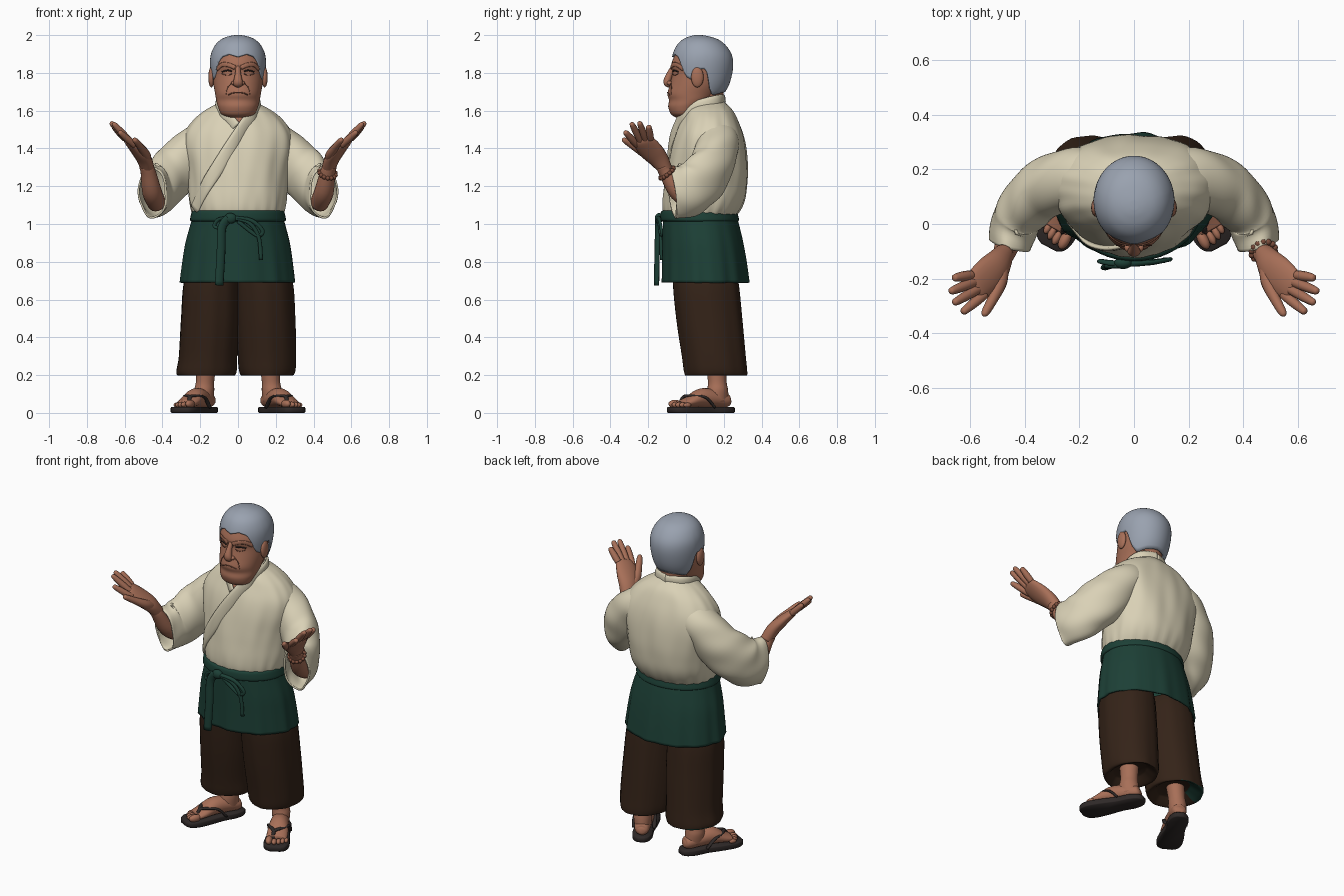
import bpy, bmesh, math
from mathutils import Vector, Matrix

if "Cube" in bpy.data.objects:
    bpy.data.objects.remove(bpy.data.objects["Cube"])


def material(name, r, g, b):
    m = bpy.data.materials.new(name)
    m.use_nodes = True
    m.diffuse_color = (r, g, b, 1)
    m.node_tree.nodes["Principled BSDF"].inputs["Base Color"].default_value = (r, g, b, 1)
    return m


SKIN = material("skin", .39, .16, .097)
CREASE = material("skin crease", .18, .07, .042)
DARK = material("eye dark", .03, .02, .018)
HAIR = material("grey hair", .32, .36, .43)
CREAM = material("cream cloth", .70, .64, .47)
GREEN = material("green cloth", .012, .051, .037)
BROWN = material("brown cloth", .034, .0165, .009)
SOLE = material("sandal black", .028, .022, .021)
BEAD = material("wood bead", .2, .075, .045)


def spline(rows, steps):
    """Smooth resampling of control rows."""
    out, last = [], len(rows) - 1
    for i in range(last):
        quad = [rows[max(0, min(last, i + k))] for k in (-1, 0, 1, 2)]
        for s in range(steps):
            t = s / steps
            out.append([b + .5 * t * (c - a + t * (2 * a - 5 * b + 4 * c - d + t * (3 * (b - c) + d - a)))
                        for a, b, c, d in zip(*quad)])
    return out + [list(rows[-1])]


def finish(name, bm, mats, mirror=False, place=None):
    bmesh.ops.recalc_face_normals(bm, faces=bm.faces)
    if place:
        bm.transform(place)
    mesh = bpy.data.meshes.new(name)
    for f in bm.faces:
        f.smooth = True
    bm.to_mesh(mesh)
    bm.free()
    ob = bpy.data.objects.new(name, mesh)
    bpy.context.collection.objects.link(ob)
    for m in mats:
        mesh.materials.append(m)
    if mirror:
        ob.modifiers.new("mirror", "MIRROR")
    return ob


def skin_rings(name, rings, mat, caps=(True, True), **kw):
    bm = bmesh.new()
    vs = [[bm.verts.new(p) for p in r] for r in rings]
    n = len(vs[0])
    for a, b in zip(vs, vs[1:]):
        for i in range(n):
            j = (i + 1) % n
            bm.faces.new((a[i], a[j], b[j], b[i]))
    for cap, ring in zip(caps, (vs[0], vs[-1])):
        if cap:
            bm.faces.new(ring)
    return finish(name, bm, [mat], **kw)


def oval(z, cx, front, back, rx, a, k=1):
    cy, ry = (front + back) / 2, (back - front) / 2
    return Vector((cx + k * rx * math.sin(a), cy - k * ry * math.cos(a), z))


def loft(name, rows, mat, n=48, steps=5, fold=None, **kw):
    """Stacked ovals; rows are z, centre x, front y, back y, half width."""
    rings, smooth = [], spline(rows, steps)
    for i, row in enumerate(smooth):
        t = i / (len(smooth) - 1)
        rings.append([oval(*row, a, fold(a, t) if fold else 1)
                      for a in (2 * math.pi * j / n for j in range(n))])
    return skin_rings(name, rings, mat, **kw)


def row_at(rows, z):
    for a, b in zip(rows, rows[1:]):
        if a[0] <= z <= b[0]:
            t = (z - a[0]) / (b[0] - a[0])
            return [p + t * (q - p) for p, q in zip(a, b)]
    return rows[0] if z < rows[0][0] else rows[-1]


def front_y(rows, x, z):
    _, cx, f, b, rx = row_at(rows, z)
    return (f + b) / 2 - (b - f) / 2 * math.sqrt(max(0, 1 - ((x - cx) / rx) ** 2))


def tube(name, pts, mat, side=None, n=16, steps=5, wave=None, **kw):
    """Swept oval; points are x, y, z, side radius, upright radius."""
    pts = spline(pts, steps)
    pos = [Vector(p[:3]) for p in pts]
    rings = []
    for i, p in enumerate(pts):
        d = (pos[min(i + 1, len(pos) - 1)] - pos[max(i - 1, 0)]).normalized()
        s = Vector(side) if side else d.cross(Vector((0, 0, 1)))
        s = (s - d * s.dot(d)).normalized()
        u = s.cross(d)
        ring = []
        for j in range(n):
            a = 2 * math.pi * j / n
            k = wave(a, i / (len(pts) - 1)) if wave else 1
            ring.append(pos[i] + k * (s * p[3] * math.cos(a) + u * p[4] * math.sin(a)))
        rings.append(ring)
    return skin_rings(name, rings, mat, **kw)


def blob(name, loc, scale, mat, **kw):
    bm = bmesh.new()
    bmesh.ops.create_uvsphere(bm, u_segments=20, v_segments=12, radius=1,
                              matrix=Matrix.Translation(loc) @ Matrix.Diagonal((*scale, 1)))
    return finish(name, bm, [mat], **kw)


# Head
HEAD = [(1.565, 0, -.055, .03, .05), (1.582, 0, -.08, .06, .088), (1.62, 0, -.094, .1, .106),
        (1.655, 0, -.09, .14, .115), (1.69, 0, -.098, .17, .121), (1.74, 0, -.085, .2, .13),
        (1.8, 0, -.072, .22, .135), (1.84, 0, -.078, .225, .137), (1.88, 0, -.066, .228, .134),
        (1.92, 0, -.045, .215, .118), (1.96, 0, .005, .16, .07)]
loft("head", HEAD, SKIN)
loft("neck", [(1.48, 0, .0, .2, .09), (1.58, 0, .01, .198, .08), (1.74, 0, .03, .2, .09)], SKIN)

# Hair shell with a hairline that drops behind the ears
HAIR_ROWS = spline([(1.65, 0, 0, .16, .1), (1.7, 0, -.05, .208, .122), (1.76, 0, -.07, .236, .138),
                    (1.84, 0, -.08, .25, .148), (1.9, 0, -.07, .241, .143), (1.95, 0, -.046, .207, .119),
                    (1.98, 0, -.012, .165, .085), (1.995, 0, .025, .115, .045), (2.0, 0, .05, .085, .015)], 6)
HAIRLINE = [(0, 1.885), (20, 1.9), (38, 1.885), (48, 1.845), (58, 1.78), (72, 1.76), (82, 1.82),
            (98, 1.82), (108, 1.72), (122, 1.68), (150, 1.695), (180, 1.7)]
rings = []
for i in range(25):
    ring = []
    for j in range(72):
        a = 2 * math.pi * j / 72
        low = row_at(HAIRLINE, math.degrees(min(a, 2 * math.pi - a)))[1]
        z = low + (2 - low) * math.sin(i / 24 * math.pi / 2)
        ring.append(oval(z, *row_at(HAIR_ROWS, z)[1:], a))
    rings.append(ring)
hair = skin_rings("hair", rings, HAIR, caps=(False, True))
hair.modifiers.new("thickness", "SOLIDIFY").thickness = .012

# Face
tube("nose", [(0, -.06, 1.845, .012, .01), (0, -.083, 1.8, .015, .016), (0, -.1, 1.755, .024, .02),
              (0, -.092, 1.735, .022, .014), (0, -.08, 1.728, .005, .004)], SKIN, side=(1, 0, 0))
blob("nostrils", (.022, -.086, 1.746), (.014, .016, .012), SKIN, mirror=True)
blob("ears", (.141, .06, 1.777), (.016, .033, .054), SKIN, mirror=True)


def face_line(name, pts, r, mat, out=.001, mirror=True):
    tube(name, [(x, front_y(HEAD, x, z) - out, z, .003, r) for x, z in pts], mat, n=8, mirror=mirror)


face_line("brow_ridges", [(.016, 1.828), (.05, 1.842), (.085, 1.843), (.112, 1.82)], .012, SKIN, .004)
face_line("eyes", [(.032, 1.808), (.055, 1.813), (.085, 1.806)], .004, DARK)
face_line("eye_bags", [(.032, 1.795), (.055, 1.787), (.085, 1.795)], .002, CREASE)
face_line("cheek_folds", [(.036, 1.745), (.056, 1.72), (.064, 1.685)], .002, CREASE)
face_line("mouth", [(-.05, 1.683), (-.03, 1.693), (0, 1.697), (.03, 1.693), (.05, 1.683)], .003, CREASE, mirror=False)

# Robe body with full shoulder blades, and bare skin in the neckline
TORSO = [(1.03, 0, -.11, .255, .232), (1.08, 0, -.122, .292, .25), (1.14, 0, -.122, .316, .26),
         (1.22, 0, -.112, .325, .266), (1.3, 0, -.1, .326, .275), (1.4, 0, -.08, .317, .292),
         (1.48, 0, -.056, .3, .284), (1.55, 0, -.026, .274, .238), (1.6, 0, -.005, .248, .178),
         (1.635, 0, .025, .215, .115), (1.655, 0, .055, .195, .08)]


def robe_fold(a, t):
    blades = .075 * math.sin(2 * a) ** 2 if math.cos(a) < 0 else 0
    drape = .011 * math.sin(9 * a + 8 * t) + .006 * math.sin(17 * a - 6 * t)
    return 1 + math.sin(t * math.pi) * (blades + drape) + .014 * max(0, 1 - 4 * t) * math.sin(23 * a)


robe = loft("robe_body", TORSO, CREAM, n=96, fold=robe_fold)
robe.data.materials.append(SKIN)
for f in robe.data.polygons:
    c = f.center
    if c.y < .06 and c.z > 1.53 and abs(c.x) < (c.z - 1.52) * .9:
        f.material_index = 1


def collar(name, sx, front, lift, width):
    around = [(0, .2, 1.65), (sx * .08, .168, 1.647), (sx * .11, .1, 1.63)]
    down = [(x, front_y(TORSO, x, z) - lift, z) for x, z in front]
    tube(name, [(*p, .011, width) for p in around + down], CREAM, n=12)


collar("under_collar", -1, [(-.09, 1.595), (-.05, 1.56), (-.012, 1.515)], .002, .03)
collar("over_collar", 1, [(.09, 1.595), (.04, 1.53), (-.025, 1.43), (-.1, 1.31), (-.17, 1.2), (-.23, 1.08)], .005, .036)

# Sleeves and arms
sleeve = tube("sleeves", [(.1, .15, 1.5, .09, .07), (.2, .165, 1.435, .115, .105), (.325, .13, 1.295, .108, .135),
                          (.42, .035, 1.19, .094, .14), (.453, -.075, 1.168, .08, .138)],
              CREAM, n=48, steps=10, caps=(True, False), mirror=True,
              wave=lambda a, t: 1 + .03 * t * math.sin(5 * a + 11 * t) + .016 * math.sin(30 * t + 2 * a))
sleeve.modifiers.new("thickness", "SOLIDIFY").thickness = .01
tube("forearms", [(.43, .05, 1.11, .05, .05), (.455, -.04, 1.17, .052, .05), (.475, -.105, 1.272, .041, .038),
                  (.488, -.125, 1.31, .038, .035)], SKIN, mirror=True)
across = Vector((.52, .75, .36)).normalized()
tube("palms", [(.476, -.105, 1.285, .036, .035), (.497, -.145, 1.343, .056, .037), (.53, -.185, 1.388, .068, .032),
               (.575, -.225, 1.437, .061, .022), (.59, -.237, 1.45, .038, .01)], SKIN, side=across, mirror=True)
knuckle = Vector((.573, -.222, 1.435))
tips = {"index": (-.047, .63, -.325, 1.49), "middle": (-.016, .662, -.29, 1.535),
        "ring": (.015, .675, -.248, 1.54), "little": (.045, .662, -.198, 1.52)}
for finger, (s, *tip) in tips.items():
    base, end = knuckle + across * s, Vector(tip)
    pts = [(*base.lerp(end, t), r, r) for t, r in ((0, .018), (.35, .019), (.7, .017), (.94, .013), (1, .004))]
    tube(finger + "_fingers", pts, SKIN, side=across, n=10, mirror=True)
tube("thumbs", [(.485, -.15, 1.34, .028, .026), (.49, -.21, 1.37, .027, .025), (.518, -.275, 1.41, .02, .019),
                (.545, -.325, 1.443, .015, .014), (.55, -.338, 1.45, .004, .004)], SKIN, side=across, n=12, mirror=True)
axis = Vector((.2, -.6, .75)).normalized().to_track_quat("Z", "Y")
for i in range(14):
    a = 2 * math.pi * i / 14
    p = Vector((.474, -.1, 1.27)) + axis @ Vector((.044 * math.cos(a), .044 * math.sin(a), 0))
    blob("bracelet_bead", p, (.012, .012, .012), BEAD)

# Apron skirt, belt and ties
skirt = loft("skirt", [(1.06, 0, -.118, .262, .235), (1.0, 0, -.121, .28, .25), (.9, 0, -.123, .303, .276),
                       (.8, 0, -.124, .32, .291), (.69, 0, -.126, .334, .304)], GREEN, n=96, caps=(False, False),
             fold=lambda a, t: 1 + t * (.014 * math.sin(11 * a) + .008 * math.sin(19 * a + 1)))
skirt.modifiers.new("thickness", "SOLIDIFY").thickness = .01
loft("belt", [(1.012, 0, -.118, .268, .24), (1.02, 0, -.134, .28, .253), (1.045, 0, -.136, .276, .25),
              (1.068, 0, -.13, .268, .243), (1.074, 0, -.11, .25, .23)], GREEN)
blob("belt_knot", (-.04, -.143, 1.03), (.034, .022, .028), GREEN)


def tie(name, pts, w=.011, depth=.008):
    tube(name, [(*p, w, depth) for p in pts], GREEN, side=(1, .3, 0), n=10)


tie("long_tie", [(-.05, -.148, 1.03), (-.085, -.15, .98), (-.09, -.153, .85), (-.1, -.156, .675)], .024, .013)
tie("short_tie", [(-.02, -.147, 1.03), (.06, -.143, 1.005), (.11, -.134, .93), (.122, -.13, .81)])
tie("bow_loop", [(-.02, -.147, 1.035), (.07, -.14, 1.02), (.13, -.13, .965), (.1, -.134, .94), (0, -.144, 1.015)])
tie("small_loop", [(-.04, -.146, 1.035), (-.1, -.141, 1.025), (-.125, -.136, .99), (-.09, -.143, .98), (-.04, -.148, 1.02)])

# Trousers, the right leg flaring to show its green lining
for s, name, flare in ((1, "left_trouser_leg", 0), (-1, "right_trouser_leg", .012)):
    leg = loft(name, [(.24, s * .16, .05, .26, .08), (.2, s * (.155 + flare), .005, .315, .126 + flare),
                      (.215, s * (.155 + flare), -.008, .325, .147 + flare), (.3, s * (.153 + flare / 2), -.02, .318, .154),
                      (.5, s * .146, -.05, .3, .156), (.7, s * .138, -.068, .278, .148), (.78, s * .12, -.05, .25, .11)],
               BROWN, fold=lambda a, t: 1 + .012 * math.sin(7 * a + 3 * t) + .006 * math.sin(13 * a))
    leg.data.materials.append(GREEN)
    for f in leg.data.polygons:
        if s < 0 and f.normal.z < -.15 and f.center.z < .25 and f.center.y > .16 and f.center.x < -.1:
            f.material_index = 1

# Feet and sandals
place = Matrix.Translation((.224, .082, 0)) @ Matrix.Rotation(math.radians(28), 4, "Z")
foot = dict(mirror=True, place=place)
loft("ankles", [(.06, 0, .03, .16, .046), (.12, 0, .04, .153, .052), (.17, -.005, .047, .147, .048),
                (.28, -.015, .035, .15, .055)], SKIN, n=24, **foot)
tube("feet", [(0, .168, .065, .02, .015), (0, .15, .065, .04, .036), (0, .08, .076, .049, .046),
              (0, .0, .08, .054, .05), (0, -.07, .06, .06, .031), (0, -.115, .048, .056, .021)], SKIN, n=20, **foot)
for x, y, r in ((-.04, -.138, .022), (-.01, -.145, .016), (.014, -.138, .015), (.036, -.128, .014), (.055, -.114, .013)):
    blob("toes", (x, y, .032 + r * .7), (r * .9, r * 1.7, r), SKIN, **foot)
outline = [(-.19, .03), (-.172, .058), (-.125, .072), (-.05, .068), (.04, .056), (.12, .057), (.17, .042), (.19, .018)]
edge = spline(outline, 4)
loop = [(w, y) for y, w in edge] + [(-w, y) for y, w in reversed(edge)]
skin_rings("sandal_soles", [[Vector((x * k, y * k, z)) for x, y in loop]
                            for z, k in ((0, .97), (.004, 1), (.026, 1), (.032, .97))], SOLE, **foot)
for s, name in ((-1, "inner_straps"), (1, "outer_straps")):
    tube(name, [(-.02, -.12, .035, .008, .008), (-.018, -.1, .084, .01, .008), (s * .034 - .004, -.055, .09, .013, .007),
                (s * .055, 0, .079, .013, .007), (s * .058, .05, .028, .011, .007)], SOLE, n=10, **foot)
